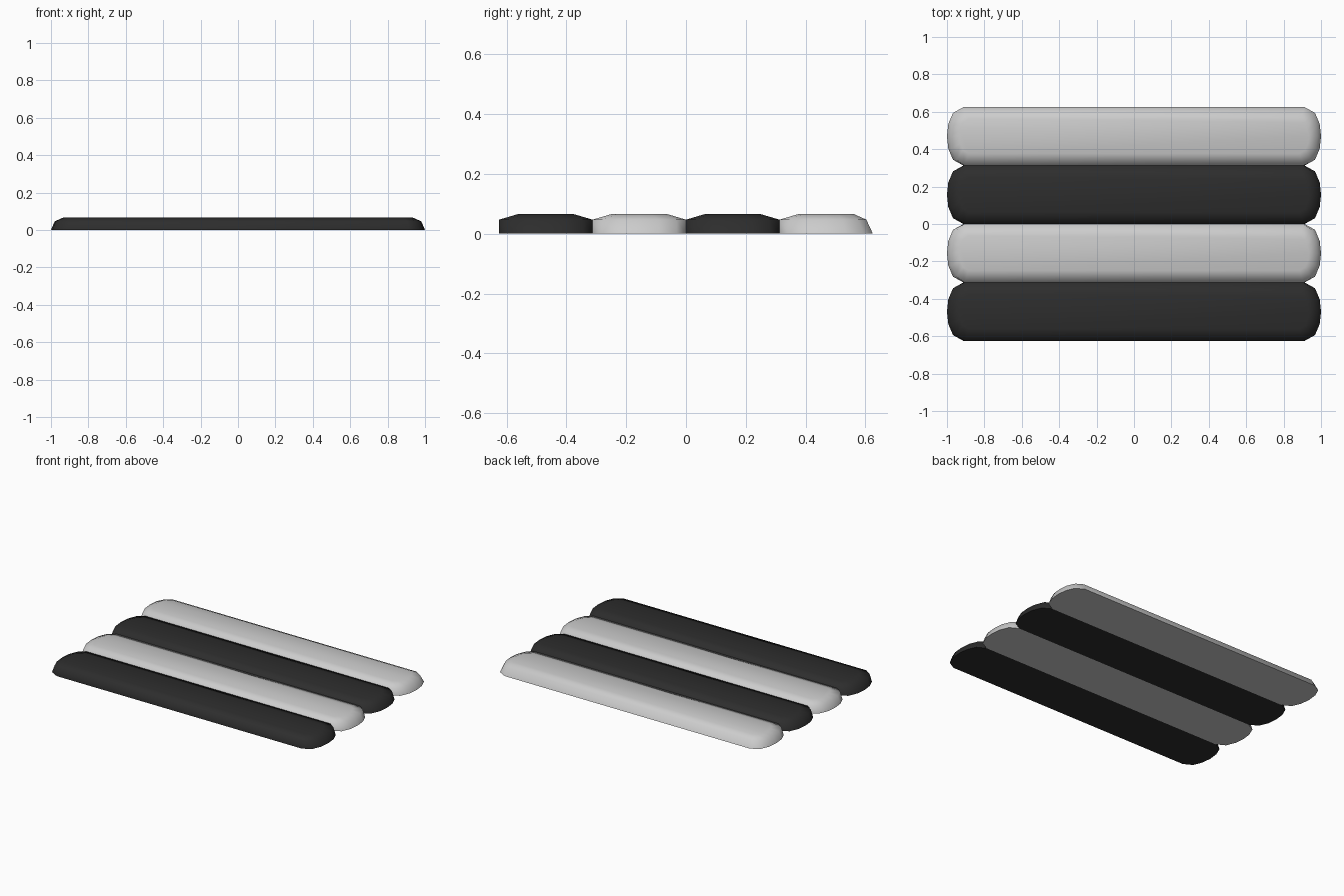
import bpy, bmesh, math

if "Cube" in bpy.data.objects:
    bpy.data.objects.remove(bpy.data.objects["Cube"])

PITCH = 0.3125
HALF = PITCH / 2
# rounded end, as (x, y fraction) from the long edge to the tip
RINGS = [
    (0.0, HALF, [(0.912, 1), (0.968, 0.8), (0.993, 0.42), (1.0, 0)]),
    (0.047, HALF, [(0.905, 1), (0.95, 0.8), (0.974, 0.42), (0.98, 0)]),
    (0.066, 0.092, [(0.885, 1), (0.915, 0.8), (0.93, 0.42), (0.936, 0)]),
]

dark = bpy.data.materials.new("dark_wood")
dark.diffuse_color = (0.026, 0.026, 0.026, 1)
dark.use_nodes = True
dark.node_tree.nodes["Principled BSDF"].inputs["Base Color"].default_value = dark.diffuse_color


def plank(name, cy, outer, material=None):
    """Stack of outlines; 'outer' tapers the free +y side of the last plank."""
    bm = bmesh.new()
    loops = []
    for i, (z, hw, end) in enumerate(RINGS):
        quarter = [(x, f * hw) for x, f in end]
        right = quarter + [(x, -y) for x, y in quarter[-2::-1]]
        outline = right + [(-x, -y) for x, y in right]
        top_scale = (1, 0.86, 1)[i] if outer else 1
        loops.append([bm.verts.new((x, y * top_scale if y > 0 else y, z))
                      for x, y in outline])
    n = len(loops[0])
    for a, b in zip(loops, loops[1:]):
        for k in range(n):
            j = (k + 1) % n
            bm.faces.new((a[k], a[j], b[j], b[k]))
    bm.faces.new(loops[0])
    bm.faces.new(loops[-1])
    bmesh.ops.recalc_face_normals(bm, faces=bm.faces)
    mesh = bpy.data.meshes.new(name)
    bm.to_mesh(mesh)
    bm.free()
    ob = bpy.data.objects.new(name, mesh)
    ob.location.y = cy
    bpy.context.collection.objects.link(ob)
    if material:
        mesh.materials.append(material)
    # smooth top, crisp underside edge
    bpy.ops.object.select_all(action='DESELECT')
    ob.select_set(True)
    bpy.context.view_layer.objects.active = ob
    bpy.ops.object.shade_smooth_by_angle(angle=math.radians(80))


# four planks side by side, alternating dark and grey
for i in range(4):
    plank(f"plank_{i + 1}", (i - 1.5) * PITCH, i == 3, dark if i % 2 == 0 else None)
